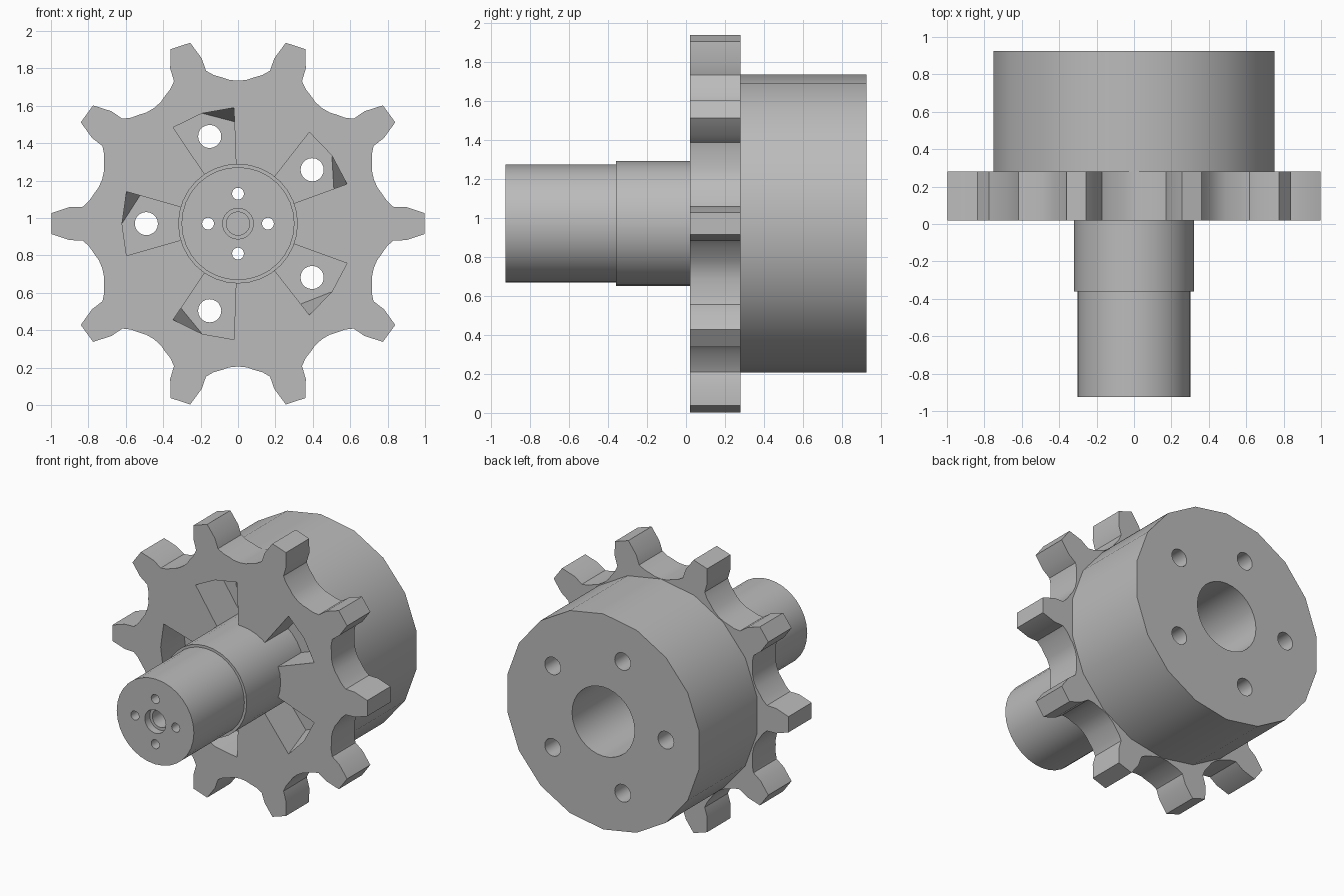
import bpy, bmesh, math
from math import cos, sin, radians

if "Cube" in bpy.data.objects:
    bpy.data.objects.remove(bpy.data.objects["Cube"])

CZ = 0.97               # height of the shaft axis, which runs along y
FRONT, BACK = 0.02, 0.28  # faces of the sprocket plate

steel = bpy.data.materials.new("grey steel")
steel.use_nodes = True
GREY = (0.5, 0.5, 0.5, 1)
steel.diffuse_color = GREY
steel.node_tree.nodes["Principled BSDF"].inputs["Base Color"].default_value = GREY


def polar(r, deg):
    return r * cos(radians(deg)), CZ + r * sin(radians(deg))


def loft(bm, front, back, y0, y1):
    """Solid between two outlines of (x, z) points."""
    a = [bm.verts.new((x, y0, z)) for x, z in front]
    b = [bm.verts.new((x, y1, z)) for x, z in back]
    n = len(a)
    bm.faces.new(a)
    bm.faces.new(b[::-1])
    for i in range(n):
        j = (i + 1) % n
        bm.faces.new((a[i], b[i], b[j], a[j]))


def cylinder(bm, r, y0, y1, sides, x=0, z=CZ):
    ring = [(x + r * sin(math.tau * i / sides), z + r * cos(math.tau * i / sides))
            for i in range(sides)]
    loft(bm, ring, ring, y0, y1)


def lathe(bm, profile, sides):
    """Spin a profile of (radius, y) points, ending on the axis, about y."""
    verts = [bm.verts.new((r, y, CZ)) for r, y in profile]
    edges = [bm.edges.new(p) for p in zip(verts, verts[1:])]
    bmesh.ops.spin(bm, geom=verts + edges, cent=(0, 0, CZ), axis=(0, 1, 0),
                   angle=math.tau, steps=sides, use_merge=True)
    bmesh.ops.remove_doubles(bm, verts=bm.verts, dist=1e-5)


def finish(name, bm):
    bmesh.ops.recalc_face_normals(bm, faces=bm.faces)
    mesh = bpy.data.meshes.new(name)
    bm.to_mesh(mesh)
    bm.free()
    mesh.materials.append(steel)
    ob = bpy.data.objects.new(name, mesh)
    bpy.context.collection.objects.link(ob)
    return ob


def select(ob):
    bpy.ops.object.select_all(action='DESELECT')
    ob.select_set(True)
    bpy.context.view_layer.objects.active = ob


def cut(ob, cutter):
    select(ob)
    mod = ob.modifiers.new("cut", 'BOOLEAN')
    mod.operation = 'DIFFERENCE'
    mod.solver = 'EXACT'
    mod.object = cutter
    bpy.ops.object.modifier_apply(modifier=mod.name)
    bpy.data.objects.remove(cutter)


POCKETS = [36 + 72 * i for i in range(5)]

# Sprocket plate: half a tooth as (radius, degrees), mirrored and repeated
half = [(1.0, 3.2), (0.905, 5.6), (0.835, 6.2), (0.805, 8.7),
        (0.785, 12), (0.77, 14.5)]
tooth = [(r, -a) for r, a in reversed(half)] + half + [(0.764, 18)]
outline = [polar(r, 36 * k + a) for k in range(10) for r, a in tooth]
bm = bmesh.new()
loft(bm, outline, outline, FRONT, BACK)
sprocket = finish("sprocket_plate", bm)

# Wedge pockets around the hub, with one slanted outer corner
bm = bmesh.new()
for c in POCKETS:
    front = [polar(r, c + a) for r, a in
             ((0.29, -16), (0.62, -16), (0.62, 0), (0.62, 16), (0.29, 16))]
    back = list(front)
    back[1] = polar(0.545, c - 16)
    loft(bm, front, back, FRONT - 0.001, BACK + 0.001)
cut(sprocket, finish("pocket_cutter", bm))
bm = bmesh.new()
cylinder(bm, 0.3, FRONT - 0.1, BACK + 0.1, 32)
cut(sprocket, finish("hub_cutter", bm))

# Rear drum with bore and five bolt holes
bm = bmesh.new()
cylinder(bm, 0.763, BACK, 0.925, 18)
drum = finish("rear_drum", bm)
bm = bmesh.new()
cylinder(bm, 0.245, BACK - 0.1, 1.0, 32)
for c in POCKETS:
    x, z = polar(0.49, c)
    cylinder(bm, 0.062, BACK - 0.1, 1.0, 20, x, z)
cut(drum, finish("drum_cutter", bm))

# Stepped shaft, hollow from the rear, with a stepped blind centre hole
bm = bmesh.new()
lathe(bm, [(0, -0.6), (0.062, -0.6), (0.062, -0.87), (0.082, -0.87),
           (0.082, -0.925), (0.302, -0.925), (0.302, -0.36), (0.32, -0.36),
           (0.32, BACK), (0.245, BACK), (0.245, -0.4), (0, -0.4)], 32)
shaft = finish("shaft", bm)

# Four small screw holes through the shaft end
bm = bmesh.new()
for i in range(4):
    x, z = polar(0.16, 90 * i)
    cylinder(bm, 0.032, -1.0, -0.3, 16, x, z)
cut(shaft, finish("screw_cutter", bm))

for ob in (sprocket, drum, shaft):
    select(ob)
    bpy.ops.object.shade_smooth_by_angle(angle=radians(30))
